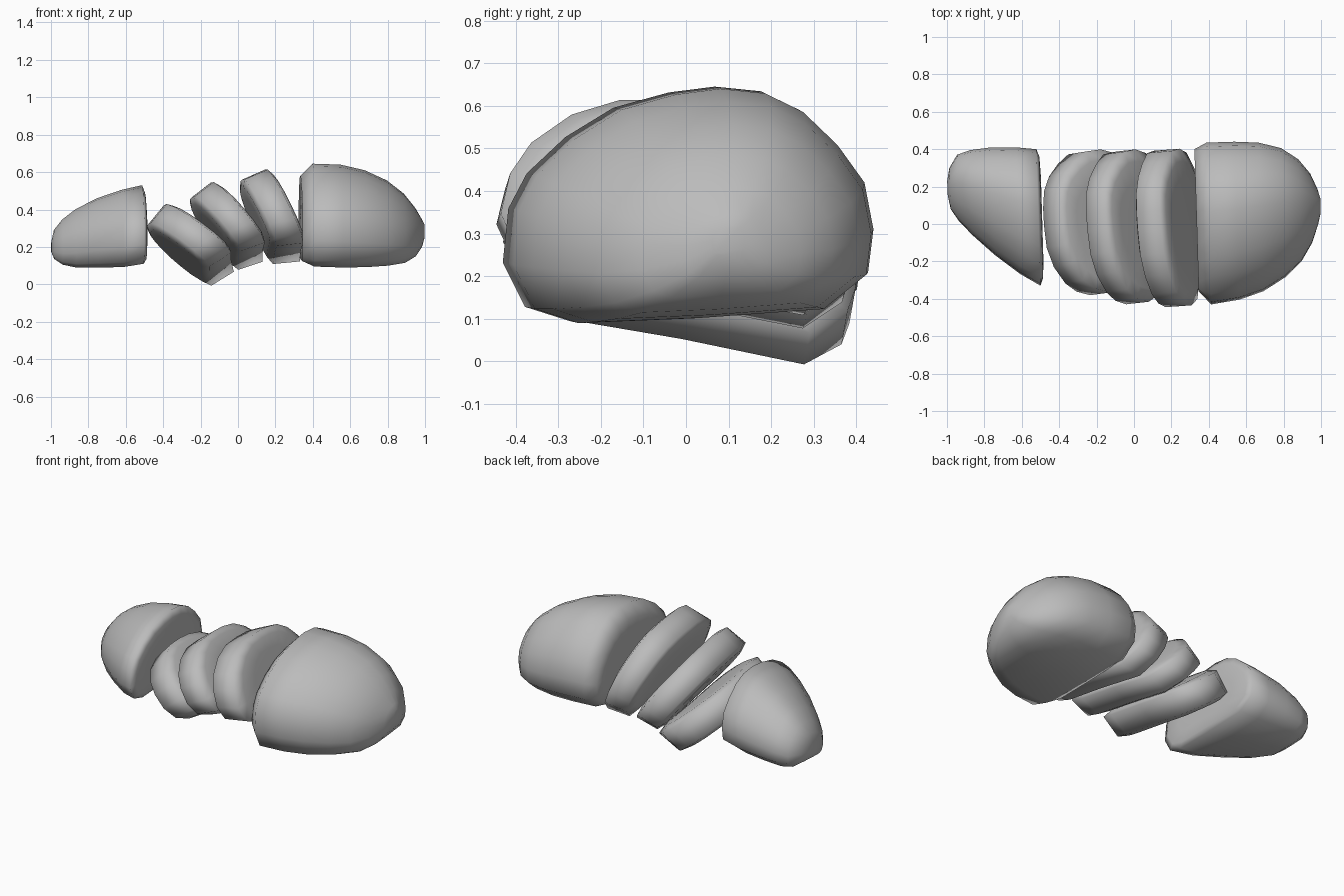
import bpy
import bmesh
from math import radians
from mathutils import Matrix, Vector

cube = bpy.data.objects.get("Cube")
if cube:
    bpy.data.objects.remove(cube, do_unlink=True)

crust = bpy.data.materials.new("plain grey")
crust.use_nodes = True
GREY = (0.5, 0.5, 0.5, 1)
crust.diffuse_color = GREY
crust.node_tree.nodes["Principled BSDF"].inputs["Base Color"].default_value = GREY

# Loaf cross-sections in (y, z), scaled to a unit box: shared back, then front and bottom
BACK = [(.15, 1), (.4, .96), (.61, .8), (.8, .52), (.95, .2), (1, -.2), (.97, -.57)]
HEEL = [(-1, -.5), (-.97, -.04), (-.87, .26), (-.66, .57), (-.4, .82), (-.1, .95)] + BACK + [
    (.72, -.88), (0, -.96), (-.64, -1), (-.88, -.88)]
SLICE = [(-1, -.4), (-.97, .02), (-.87, .36), (-.66, .7), (-.4, .91), (-.1, .98)] + BACK + [
    (.76, -1), (0, -.9), (-.64, -.88), (-.9, -.74)]


def loft(name, outline, rings, matrix=Matrix(), skew=0.0):
    """Join cross-sections given as (x, y min, y max, z min, z max)."""
    bm = bmesh.new()
    loops = []
    for x, y0, y1, z0, z1 in rings:
        cy, cz, hy, hz = (y0 + y1) / 2, (z0 + z1) / 2, (y1 - y0) / 2, (z1 - z0) / 2
        loops.append([bm.verts.new(matrix @ Vector((x + skew * (cy + u * hy), cy + u * hy, cz + v * hz)))
                      for u, v in outline])
    n = len(outline)
    for a, b in zip(loops, loops[1:]):
        for i in range(n):
            j = (i + 1) % n
            bm.faces.new((a[i], a[j], b[j], b[i]))
    bm.faces.new(loops[0])
    bm.faces.new(loops[-1])
    bmesh.ops.recalc_face_normals(bm, faces=bm.faces)
    for face in bm.faces:
        face.smooth = True
    mesh = bpy.data.meshes.new(name)
    bm.to_mesh(mesh)
    bm.free()
    mesh.materials.append(crust)
    bpy.context.collection.objects.link(bpy.data.objects.new(name, mesh))


def bread_slice(name, centre, width, height, thick, tilt, roll, yaw):
    """Rounded slab leaning towards the small heel; sizes are halves."""
    steps = [(-1, .55), (-.97, .84), (-.76, 1), (.76, 1), (.97, .84), (1, .55)]
    # The bottom is cut at a slant, lower on the +x side
    rings = [(t * thick, -s * width, s * width, -s * height - .03 * t, s * height)
             for t, s in steps]
    turn = (Matrix.Rotation(radians(yaw), 4, "Z") @ Matrix.Rotation(radians(roll), 4, "X")
            @ Matrix.Rotation(radians(-tilt), 4, "Y"))
    loft(name, SLICE, rings, Matrix.Translation(centre) @ turn)


# Large uncut end of the loaf
loft("large_heel", HEEL, [
    (.345, -.24, .28, .2, .48), (.335, -.36, .40, .125, .58), (.40, -.43, .435, .095, .645),
    (.55, -.405, .44, .09, .64), (.68, -.36, .435, .092, .61), (.80, -.285, .405, .10, .555),
    (.89, -.20, .345, .115, .485), (.95, -.10, .27, .15, .41), (.985, 0, .19, .20, .35),
    (1.0, .06, .14, .25, .32)], skew=-.03)

# Small end of the loaf
loft("small_heel", HEEL, [
    (-.992, .16, .23, .17, .23), (-.978, .08, .30, .135, .29), (-.935, .015, .37, .105, .345),
    (-.865, -.06, .395, .09, .40), (-.75, -.165, .41, .09, .46), (-.62, -.265, .41, .092, .505),
    (-.51, -.33, .40, .11, .53), (-.495, -.29, .36, .135, .49), (-.49, -.20, .25, .2, .42)],
    skew=-.03)

# Three slices between the ends, each leaning further over
bread_slice("left_slice", (-.26, .015, .222), .385, .235, .088, 51, -9, 1)
bread_slice("middle_slice", (-.06, -.01, .322), .41, .23, .085, 38, -8, 3)
bread_slice("right_slice", (.177, -.015, .37), .42, .238, .09, 24, -7, 3)
